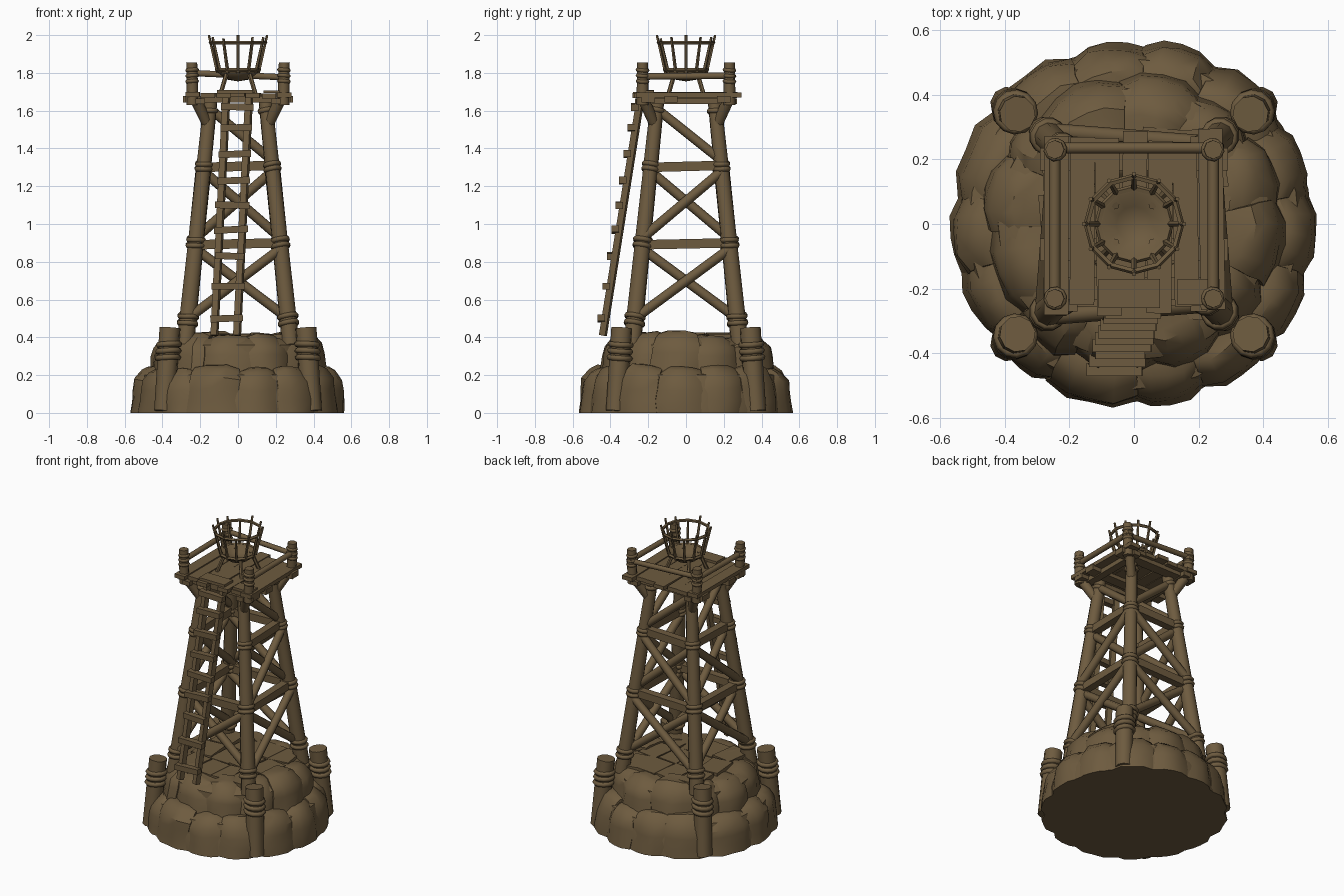
import bpy, bmesh, math, random
from mathutils import Vector, Matrix, noise

random.seed(4)
cube = bpy.data.objects.get("Cube")
if cube:
    bpy.data.objects.remove(cube)

brown = bpy.data.materials.new("weathered brown")
brown.use_nodes = True
COLOUR = (0.155, 0.105, 0.05, 1)
brown.diffuse_color = COLOUR
brown.node_tree.nodes["Principled BSDF"].inputs["Base Color"].default_value = COLOUR


def finish(name, bm, angle=50):
    bmesh.ops.recalc_face_normals(bm, faces=bm.faces[:])
    mesh = bpy.data.meshes.new(name)
    bm.to_mesh(mesh)
    bm.free()
    mesh.materials.append(brown)
    mesh.shade_smooth()
    mesh.set_sharp_from_angle(angle=math.radians(angle))
    obj = bpy.data.objects.new(name, mesh)
    bpy.context.collection.objects.link(obj)


def aim(a, b):
    """Matrix at the middle of a-b with z along it, and the distance."""
    a, b = Vector(a), Vector(b)
    turn = (b - a).to_track_quat('Z', 'Y').to_matrix().to_4x4()
    return Matrix.Translation((a + b) / 2) @ turn, (b - a).length


def pole(bm, a, b, r1, r2=None, sides=9):
    m, length = aim(a, b)
    bmesh.ops.create_cone(bm, cap_ends=True, segments=sides, radius1=r1,
                          radius2=r2 or r1, depth=length, matrix=m)


def board(bm, a, b, w, t):
    m, length = aim(a, b)
    bmesh.ops.create_cube(bm, size=1, matrix=m @ Matrix.Diagonal((w, t, length, 1)))


def box(bm, centre, size, turn=0):
    bmesh.ops.create_cube(bm, size=1, matrix=Matrix.Translation(centre)
                          @ Matrix.Rotation(turn, 4, 'Z') @ Matrix.Diagonal((*size, 1)))


def ring(bm, centre, axis, radius, thick, sides=12, tube=6):
    m = Matrix.Translation(centre) @ Vector(axis).to_track_quat('Z', 'Y').to_matrix().to_4x4()
    rows = []
    for i in range(sides):
        a = math.tau * i / sides
        row = []
        for j in range(tube):
            b = math.tau * j / tube
            r = radius + thick * math.cos(b)
            row.append(bm.verts.new(m @ Vector((r * math.cos(a), r * math.sin(a), thick * math.sin(b)))))
        rows.append(row)
    for i in range(sides):
        p, q = rows[i], rows[(i + 1) % sides]
        for j in range(tube):
            k = (j + 1) % tube
            bm.faces.new((p[j], q[j], q[k], p[k]))


def lathe(name, profile, sides):
    bm = bmesh.new()
    verts = [bm.verts.new((r, 0, z)) for r, z in profile]
    edges = [bm.edges.new(p) for p in zip(verts, verts[1:])]
    bmesh.ops.spin(bm, geom=verts + edges, cent=(0, 0, 0), axis=(0, 0, 1),
                   angle=math.tau, steps=sides, use_merge=True)
    bmesh.ops.remove_doubles(bm, verts=bm.verts[:], dist=0.0005)
    finish(name, bm)


def stone_ring(name, count, r_in, r_out, z0, z1, batter, phase):
    """Rounded wedge stones laid in a circle."""
    block = bmesh.new()
    bmesh.ops.create_cube(block, size=2)
    bmesh.ops.subdivide_edges(block, edges=block.edges[:], cuts=3, use_grid_fill=True)
    block.verts.index_update()
    bm = bmesh.new()
    cuts = [math.tau * (i + phase + random.uniform(-.2, .2)) / count for i in range(count)]
    cuts.append(cuts[0] + math.tau)
    for a0, a1 in zip(cuts, cuts[1:]):
        out, top = random.uniform(-.012, .004), random.uniform(-.02, .01)
        verts = []
        for v in block.verts:
            u, w, h = v.co
            outer = (w + 1) / 2
            height = z0 + (z1 + top - z0) * (h + 1) / 2
            height -= (0.014 * abs(u) ** 4 + 0.024 * max(w, 0) ** 4) * max(h, 0)
            a = (a0 + a1) / 2 + u * (a1 - a0) / 2 * 1.03
            r = r_in + (r_out + out - r_in) * outer
            r -= outer * (0.024 * abs(u) ** 4 + batter * (h + 1) / 2 + 0.03 * max(h, 0) ** 4)
            p = Vector((r * math.cos(a), r * math.sin(a), height))
            n = noise.noise_vector(p * 10) * 0.014
            if h < -.99:
                n.z = 0
            verts.append(bm.verts.new(p + n))
        for f in block.faces:
            bm.faces.new([verts[v.index] for v in f.verts])
    block.free()
    finish(name, bm, 35)


# Stone mound: solid core and two stepped rings
lathe("mound_core", [(0, 0), (.55, 0), (.54, .1), (.51, .2), (.43, .225), (.42, .36), (.37, .395), (0, .4)], 32)
stone_ring("lower_stones", 14, .38, .572, 0, .25, .028, .5)
stone_ring("upper_stones", 12, .27, .475, .2, .425, .035, .25)

# Uneven slabs paving the top
bm = bmesh.new()
for x in (-.21, -.07, .07, .21):
    for y in (-.2, 0, .2):
        box(bm, (x + random.uniform(-.02, .02), y, .395 + random.uniform(0, .012)),
            (.14, .19, .04), random.uniform(-.15, .15))
finish("paving_slabs", bm)

# Corner stumps with rope wraps
CORNERS = [(sx, sy) for sx in (-1, 1) for sy in (-1, 1)]
bm, ropes = bmesh.new(), bmesh.new()
for sx, sy in CORNERS:
    lo, hi = Vector((sx * .39, sy * .37, .01)), Vector((sx * .36, sy * .34, .45))
    pole(bm, lo, hi, .055, .056, 10)
    for t in (.64, .72, .8):
        ring(ropes, lo.lerp(hi, t), (hi - lo) + Vector((sx * .05, 0, 0)), .054, .016)
finish("corner_stumps", bm)
finish("stump_ropes", ropes, 65)


def leg_at(sx, sy, z):
    h = .275 - .13 * (z - .4) / 1.25
    return Vector((sx * h, sy * (h + .006), z))


# Four leaning legs, each spliced from stacked logs and bound with rope
bm, ropes, struts = bmesh.new(), bmesh.new(), bmesh.new()
for sx, sy in CORNERS:
    for z0, z1, r in ((.36, .93, .047), (.88, 1.33, .043), (1.28, 1.66, .04)):
        pole(bm, leg_at(sx, sy, z0), leg_at(sx, sy, z1), r, r * .9, 10)
    up = leg_at(sx, sy, 1) - leg_at(sx, sy, 0)
    for z, r in ((.475, .045), (.51, .045), (.885, .041), (.915, .041), (1.29, .036), (1.315, .036), (1.6, .034)):
        ring(ropes, leg_at(sx, sy, z), up + Vector((sy * .08, sx * .08, 0)), r, .014)
    # Struts flaring out to the deck
    pole(struts, leg_at(sx, sy, 1.52), (sx * .225, sy * .225, 1.66), .028, .032)
finish("legs", bm)
finish("leg_ropes", ropes, 65)
finish("deck_struts", struts)

# Cross bracing on each face
sides = {"front": ((-1, -1), (1, -1)), "back": ((-1, 1), (1, 1)),
         "left": ((1, -1), (1, 1)), "right": ((-1, -1), (-1, 1))}
for name, (a, b) in sides.items():
    bm = bmesh.new()
    for z in (.89, 1.3):
        if name != "front" or z < 1:
            board(bm, leg_at(*a, z), leg_at(*b, z + .01), .05, .05)
    spans = [(.5, .87), (.93, 1.28)]
    for z0, z1 in spans[:1] if name == "front" else spans:
        shift = Vector((a[0] + b[0], a[1] + b[1], 0)) * .008
        pole(bm, leg_at(*a, z0) + shift, leg_at(*b, z1) + shift, .026, sides=8)
        pole(bm, leg_at(*b, z0) - shift, leg_at(*a, z1) - shift, .026, sides=8)
    if name != "front":
        pole(bm, leg_at(*a, 1.61), leg_at(*b, 1.34), .025, sides=8)
    finish(name + "_bracing", bm)

# Deck: bearers and uneven planks
bm = bmesh.new()
for y, half in ((-.2, .28), (-.08, .29), (.2, .29)):
    box(bm, (0, y, 1.66), (half * 2, .07, .036))
for x in (-.2, .2):
    box(bm, (x, 0, 1.65), (.05, .54, .03))
for i in range(7):
    x = (i - 3) * .08
    front = -.2 if i == 3 else -.27 + random.uniform(-.015, .02)
    back = .27 + random.uniform(-.025, .025)
    box(bm, (x, (front + back) / 2, 1.682 + random.uniform(-.004, .006)),
        (.076, back - front, .026), random.uniform(-.02, .02))
box(bm, (-.015, -.215, 1.7), (.19, .09, .02))
box(bm, (.2, -.21, 1.7), (.13, .08, .015))
finish("deck_planks", bm)

# Railing posts, rope ties and three rails
bm, ropes, rails = bmesh.new(), bmesh.new(), bmesh.new()
for sx, sy in CORNERS:
    pole(bm, (sx * .24, sy * .23, 1.63), (sx * .245, sy * .23, 1.855), .032, .029, 8)
    for z in (1.755, 1.785, 1.815):
        ring(ropes, (sx * .243, sy * .23, z), (.08 * sx, .08, 1), .026, .011, 10)
finish("railing_posts", bm)
finish("railing_ropes", ropes, 65)
pole(rails, (-.27, .235, 1.8), (.27, .235, 1.775), .017)
for sx in (-1, 1):
    pole(rails, (sx * .245, -.25, 1.78), (sx * .245, .26, 1.785), .018)
finish("railings", rails)

# Leaning ladder
bm = bmesh.new()
foot, head = Vector((-.065, -.44, .41)), Vector((0, -.235, 1.7))
for s in (-1, 1):
    board(bm, foot + Vector((s * .06, 0, 0)), head + Vector((s * .06, 0, 0)), .034, .034)
for z in (.5, .67, .83, .97, 1.1, 1.23, 1.37, 1.51, 1.62):
    c = foot.lerp(head, (z - .41) / 1.29) + Vector((0, -.024, 0))
    half = Vector((random.uniform(.075, .092), 0, random.uniform(-.006, .006)))
    board(bm, c - half, c + half, .04, .036)
finish("ladder", bm)

# Fire basket: bowl, hoops, flared bars and splayed feet
lathe("basket_bowl", [(0, 1.755), (.06, 1.765), (.105, 1.8), (.112, 1.82), (.1, 1.82), (.055, 1.785), (0, 1.777)], 12)
bm = bmesh.new()
for z, r, t in ((1.815, .112, .011), (1.96, .146, .01)):
    ring(bm, (0, 0, z), (0, 0, 1), r, t, 12, 5)
for i in range(12):
    d = Vector((math.cos(math.tau * i / 12), math.sin(math.tau * i / 12), 0))
    top = 2.0 if i % 3 == 0 else random.uniform(1.965, 1.99)
    pole(bm, d * .108 + Vector((0, 0, 1.8)), d * .155 + Vector((0, 0, top)), .01, .007, 5)
for i in range(4):
    d = Vector((math.cos(math.tau * (i + .5) / 4), math.sin(math.tau * (i + .5) / 4), 0))
    pole(bm, d * .08 + Vector((0, 0, 1.81)), d * .13 + Vector((0, 0, 1.69)), .012, sides=6)
finish("basket_frame", bm)
